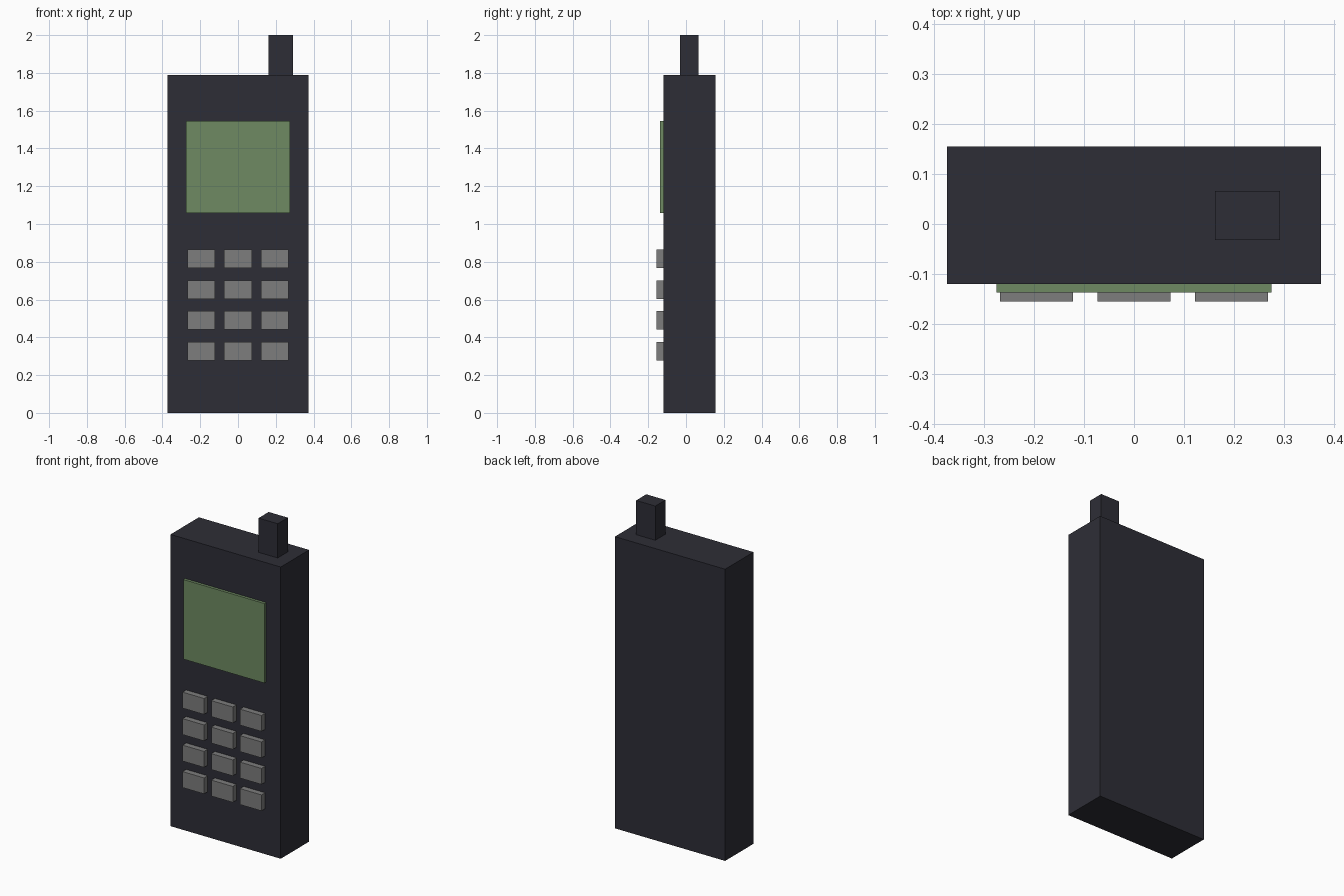
import bpy
import bmesh
from mathutils import Vector

if "Cube" in bpy.data.objects:
    bpy.data.objects.remove(bpy.data.objects["Cube"])


def material(name, rgb):
    m = bpy.data.materials.new(name)
    m.diffuse_color = (*rgb, 1.0)
    m.use_nodes = True
    m.node_tree.nodes["Principled BSDF"].inputs["Base Color"].default_value = m.diffuse_color
    return m


DARK = material("dark_plastic", (0.027, 0.027, 0.037))
GREEN = material("green_display", (0.156, 0.254, 0.122))
GREY = material("grey_rubber", (0.205, 0.205, 0.205))


def box(name, x, y, z, mat):
    """Flat-sided box from (min, max) ranges on each axis."""
    lo, hi = Vector((x[0], y[0], z[0])), Vector((x[1], y[1], z[1]))
    bm = bmesh.new()
    bmesh.ops.create_cube(bm, size=1.0)
    bmesh.ops.scale(bm, vec=hi - lo, verts=bm.verts)
    bmesh.ops.translate(bm, vec=(hi - lo) / 2, verts=bm.verts)
    bmesh.ops.translate(bm, vec=-(hi - lo) / 2, verts=bm.verts)
    mesh = bpy.data.meshes.new(name)
    bm.to_mesh(mesh)
    bm.free()
    mesh.materials.append(mat)
    obj = bpy.data.objects.new(name, mesh)
    obj.location = (lo + hi) / 2
    bpy.context.collection.objects.link(obj)
    return obj


# Handset body and stub antenna
FRONT = -0.12
box("body", (-0.374, 0.374), (FRONT, 0.155), (0.0, 1.79), DARK)
box("antenna", (0.162, 0.292), (-0.032, 0.066), (1.78, 2.0), DARK)

# Display panel
box("screen", (-0.275, 0.275), (-0.137, FRONT + 0.01), (1.058, 1.546), GREEN)

# Keypad: four rows of three keys
KEY_W, KEY_H = 0.146, 0.098
for row in range(4):
    for col in range(3):
        cx = (col - 1) * 0.195
        cz = 0.815 - row * 0.1625
        box(f"key_{row + 1}_{col + 1}",
            (cx - KEY_W / 2, cx + KEY_W / 2),
            (-0.155, FRONT + 0.01),
            (cz - KEY_H / 2, cz + KEY_H / 2), GREY)
